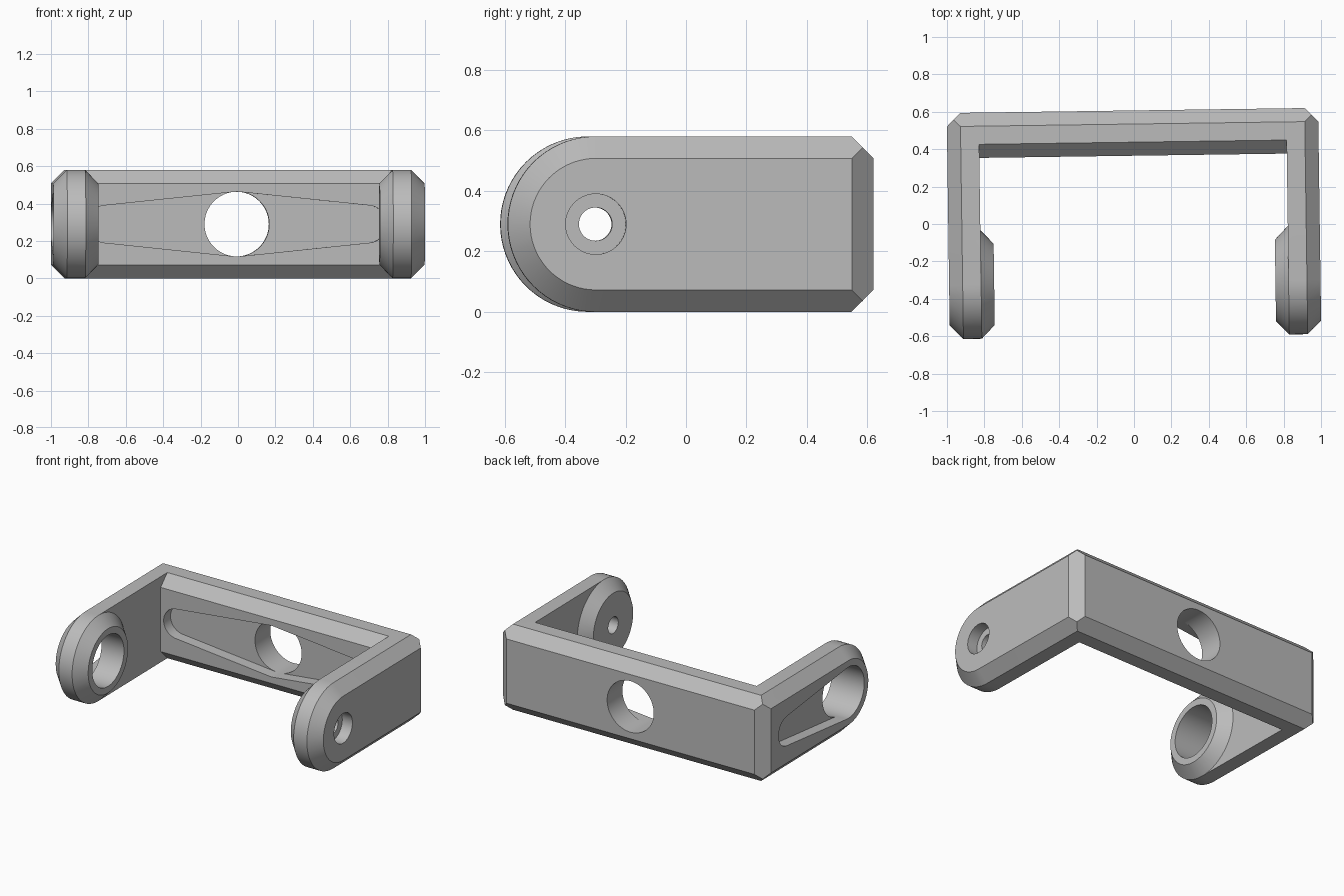
import bpy, bmesh, math
from mathutils import Matrix

if "Cube" in bpy.data.objects:
    bpy.data.objects.remove(bpy.data.objects["Cube"])

X, BACK = 0.993, 0.607           # outer half width, back face
H, R, C = 0.58, 0.29, 0.0725     # height, arm end radius, chamfer
AY, ZC = -0.312, 0.29            # pivot axis position
INX, BOSS, INY = 0.822, 0.752, 0.365   # inner arm face, boss face, inner bar face
HOLE, END, DEPTH = 0.173, 0.1, 0.075   # large bore, slot end radius, slot depth
N = 72

metal = bpy.data.materials.new("grey_metal")
metal.diffuse_color = (0.5, 0.5, 0.5, 1)
metal.use_nodes = True
metal.node_tree.nodes["Principled BSDF"].inputs["Base Color"].default_value = metal.diffuse_color


def hull(name, pts):
    """Convex solid around a set of points."""
    bm = bmesh.new()
    for p in pts:
        bm.verts.new(p)
    bmesh.ops.remove_doubles(bm, verts=bm.verts, dist=1e-5)
    res = bmesh.ops.convex_hull(bm, input=bm.verts)
    junk = {e for e in res["geom_interior"] + res["geom_unused"]
            if isinstance(e, bmesh.types.BMVert)}
    bmesh.ops.delete(bm, geom=list(junk), context='VERTS')
    bmesh.ops.dissolve_limit(bm, angle_limit=0.002, verts=bm.verts, edges=bm.edges)
    bmesh.ops.recalc_face_normals(bm, faces=bm.faces)
    me = bpy.data.meshes.new(name)
    bm.to_mesh(me)
    bm.free()
    me.materials.append(metal)
    ob = bpy.data.objects.new(name, me)
    bpy.context.collection.objects.link(ob)
    return ob


def ring(axis, at, c, r):
    """Circle across the x or y axis; c is the centre along the other one."""
    out = []
    for i in range(N):
        a = 2 * math.pi * i / N
        u, z = c + r * math.cos(a), ZC + r * math.sin(a)
        out.append((at, u, z) if axis == 'x' else (u, at, z))
    return out


def combine(target, tool, op):
    m = target.modifiers.new(op, 'BOOLEAN')
    m.object, m.operation, m.solver = tool, op, 'EXACT'
    bpy.context.view_layer.objects.active = target
    bpy.ops.object.modifier_apply(modifier=m.name)
    bpy.data.objects.remove(tool)


def bore(axis, a, b, c, r):
    combine(bracket, hull("bore", ring(axis, a, c, r) + ring(axis, b, c, r)), 'DIFFERENCE')


# outer body: rounded front, chamfered all round
pts = []
for s in (-1, 1):
    pts += ring('x', s * X, AY, R - C) + ring('x', s * (X - C), AY, R)
    for t in (-1, 1):
        for a, b, c in ((0, C, C), (C, 0, C), (C, C, 0), (C / 2, C / 2, C / 2)):
            pts.append((s * (X - a), BACK - b, ZC + t * (H / 2 - c)))
bracket = hull("bracket", pts)

# opening between the arms, leaving chamfers on the inner bar edges
for lo, hi, y0, y1 in ((-0.2, H + 0.2, INY, INY),
                       (H - C, H + C, INY, INY + 2 * C),
                       (C, -C, INY, INY + 2 * C)):
    combine(bracket, hull("opening", [(x, y, z) for x in (-INX, INX)
            for y, z in ((-1, lo), (-1, hi), (y0, lo), (y1, hi))]), 'DIFFERENCE')

# tapered bosses on the inner arm faces
for s in (-1, 1):
    combine(bracket, hull("boss", ring('x', s * BOSS, AY, R - C)
            + ring('x', s * INX, AY, R) + ring('x', s * (INX + 0.05), AY, R - 0.02)), 'UNION')

# tapered slots: two halves on the bar, one on the left arm
for s in (-1, 1):
    combine(bracket, hull("slot", [p for y in (INY - 0.1, INY + DEPTH)
            for p in ring('y', y, 0, HOLE) + ring('y', y, s * 0.7, END)]), 'DIFFERENCE')
combine(bracket, hull("slot", [p for x in (-X - 0.1, -X + DEPTH)
        for p in ring('x', x, AY, HOLE) + ring('x', x, 0.35, END)]), 'DIFFERENCE')

# bores: bar, left pivot, right pivot with counterbore
bore('y', 0.2, 0.8, 0, HOLE)
bore('x', -1.2, -0.6, AY, HOLE)
bore('x', 0.6, 1.2, AY, 0.055)
bore('x', X - DEPTH, 1.2, AY, END)

# slight turn about the vertical axis, then smooth shading
bracket.data.transform(Matrix.Rotation(math.radians(0.8), 4, 'Z'))
bpy.ops.object.select_all(action='DESELECT')
bracket.select_set(True)
bpy.context.view_layer.objects.active = bracket
bpy.ops.object.shade_smooth_by_angle(angle=math.radians(25))
